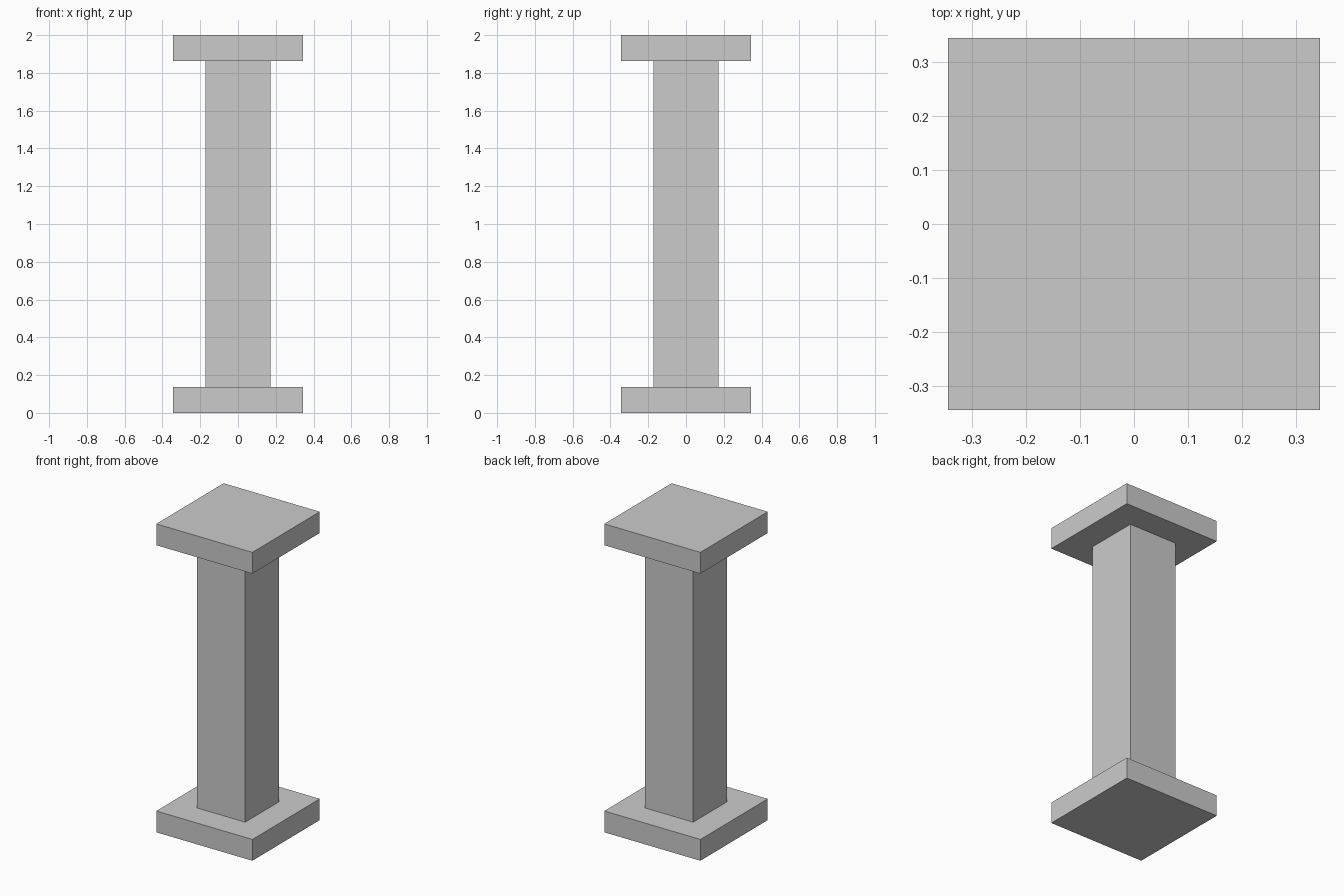
import bpy

if "Cube" in bpy.data.objects:
    bpy.data.objects.remove(bpy.data.objects["Cube"])

HEIGHT = 2.0
SLAB_WIDTH = 0.69
SLAB_THICK = 0.138
SHAFT_WIDTH = 0.345


def box(name, width, z_low, z_high):
    """Square block centred on the z axis between two heights."""
    bpy.ops.mesh.primitive_cube_add(size=1, location=(0, 0, (z_low + z_high) / 2))
    obj = bpy.context.object
    obj.name = name
    obj.scale = (width, width, z_high - z_low)
    bpy.ops.object.transform_apply(location=False, rotation=False, scale=True)
    return obj


# Base slab, square shaft and matching top slab
box("base_slab", SLAB_WIDTH, 0, SLAB_THICK)
box("shaft", SHAFT_WIDTH, SLAB_THICK, HEIGHT - SLAB_THICK)
box("top_slab", SLAB_WIDTH, HEIGHT - SLAB_THICK, HEIGHT)
